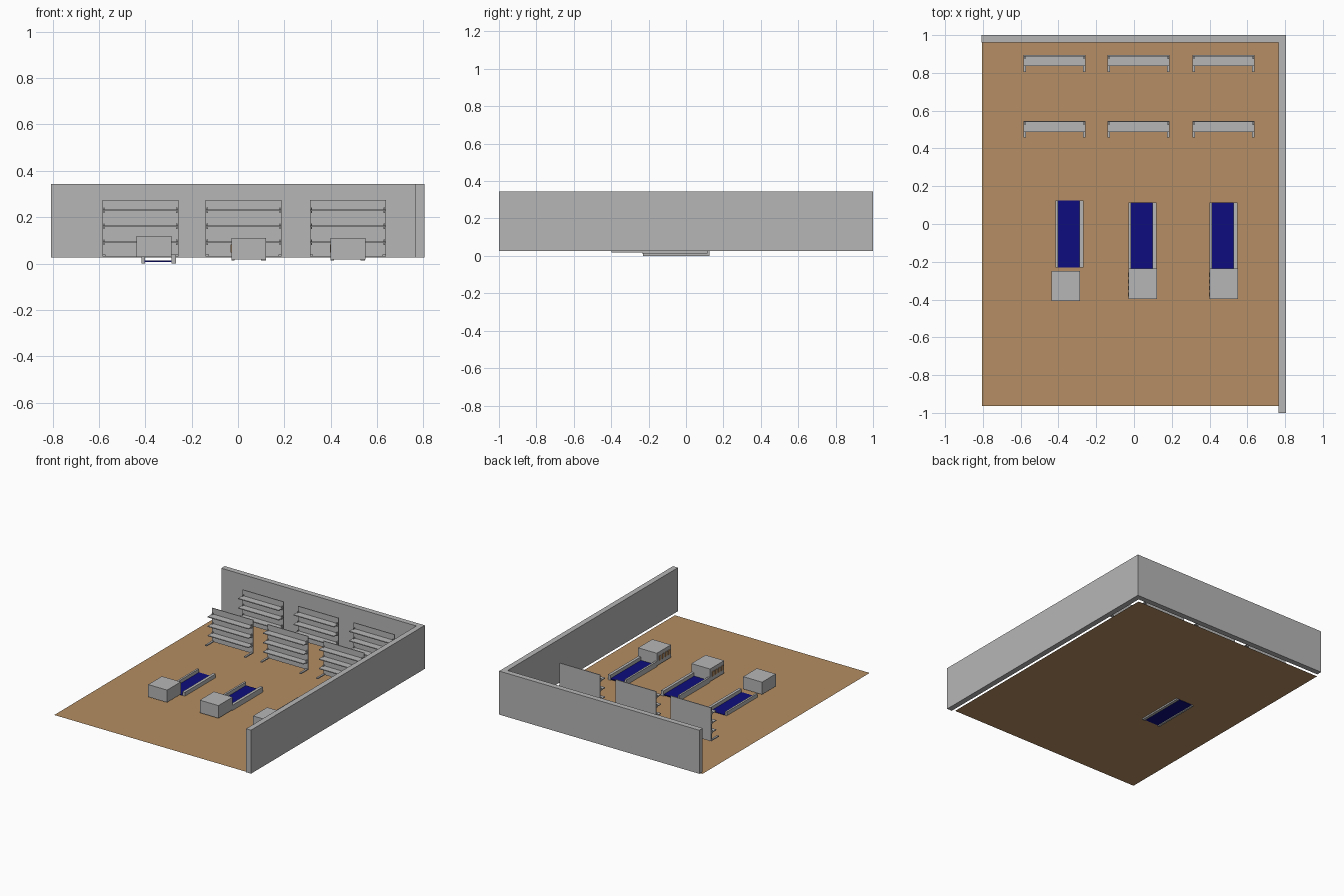
import bpy, bmesh

if "Cube" in bpy.data.objects:
    bpy.data.objects.remove(bpy.data.objects["Cube"])


def material(name, rgb):
    m = bpy.data.materials.new(name)
    m.diffuse_color = (*rgb, 1)
    m.use_nodes = True
    m.node_tree.nodes["Principled BSDF"].inputs["Base Color"].default_value = m.diffuse_color
    return m


GREY = material("light_grey", (0.47, 0.47, 0.47))
BROWN = material("wood_brown", (0.46, 0.27, 0.125))
BLUE = material("belt_blue", (0.004, 0.004, 0.21))


def boxes(name, mat, spans):
    """One object from boxes given as (x0, x1, y0, y1, z0, z1)."""
    bm = bmesh.new()
    for x0, x1, y0, y1, z0, z1 in spans:
        verts = bmesh.ops.create_cube(bm, size=1)["verts"]
        for v in verts:
            v.co.x = x1 if v.co.x > 0 else x0
            v.co.y = y1 if v.co.y > 0 else y0
            v.co.z = z1 if v.co.z > 0 else z0
    mesh = bpy.data.meshes.new(name)
    bm.to_mesh(mesh)
    bm.free()
    mesh.materials.append(mat)
    ob = bpy.data.objects.new(name, mesh)
    bpy.context.collection.objects.link(ob)
    return ob


# Floor sheet
bpy.ops.mesh.primitive_plane_add(size=1, location=(-0.02, -0.002, 0.0105))
floor = bpy.context.object
floor.name = "floor"
floor.scale = (1.57, 1.925, 1)
floor.data.materials.append(BROWN)

# Two walls, floating slightly above the floor
boxes("back_wall", GREY, [(-0.807, 0.805, 0.96, 1.0, 0.027, 0.344)])
boxes("right_wall", GREY, [(0.765, 0.805, -1.0, 0.96, 0.027, 0.344)])


# Shelf units: back panel, three shelves with brackets, two feet
def shelf_unit(x, y, label):
    w = 0.328
    parts = [(x, x + w, y - 0.006, y, 0.03, 0.274)]
    for z in (0.092, 0.160, 0.229):
        parts.append((x, x + w, y - 0.058, y - 0.006, z - 0.003, z + 0.003))
    ends = []
    for ex in (x, x + w - 0.014):
        parts.append((ex, ex + 0.014, y - 0.088, y - 0.006, 0.03, 0.038))
        for z in (0.092, 0.160, 0.229):
            ends.append((ex + 0.004, ex + 0.010, y - 0.02, y - 0.006,
                         z - 0.012, z + 0.012))
    boxes("shelf_unit_" + label, GREY, parts)
    boxes("shelf_brackets_" + label, GREY, ends)


for r, y in enumerate((0.894, 0.545)):
    for c, x in enumerate((-0.585, -0.14, 0.31)):
        shelf_unit(x, y, f"{r}_{c}")


# Checkout lanes: belt between two rails, with a counter block in front
def lane(x, y0, y1, z, label):
    boxes("belt_" + label, BLUE,
          [(x + 0.013, x + 0.13, y0, y1, z + 0.006, z + 0.013)])
    boxes("rails_" + label, GREY,
          [(x, x + 0.014, y0, y1, z, z + 0.038),
           (x + 0.128, x + 0.149, y0, y1, z, z + 0.038)])


lane(-0.416, -0.230, 0.125, 0.0, "left")
boxes("counter_left", GREY, [(-0.438, -0.286, -0.408, -0.250, 0.028, 0.118)])
for label, x in (("middle", -0.029), ("right", 0.400)):
    lane(x, -0.235, 0.115, 0.012, label)
    boxes("counter_" + label, GREY,
          [(x, x + 0.150, -0.398, -0.235, 0.018, 0.110)])
    # Small plates on the counter's left face
    boxes("side_plates_" + label, BROWN,
          [(x - 0.004, x, -0.385 + i * 0.035, -0.363 + i * 0.035, 0.048, 0.082)
           for i in range(4)])
